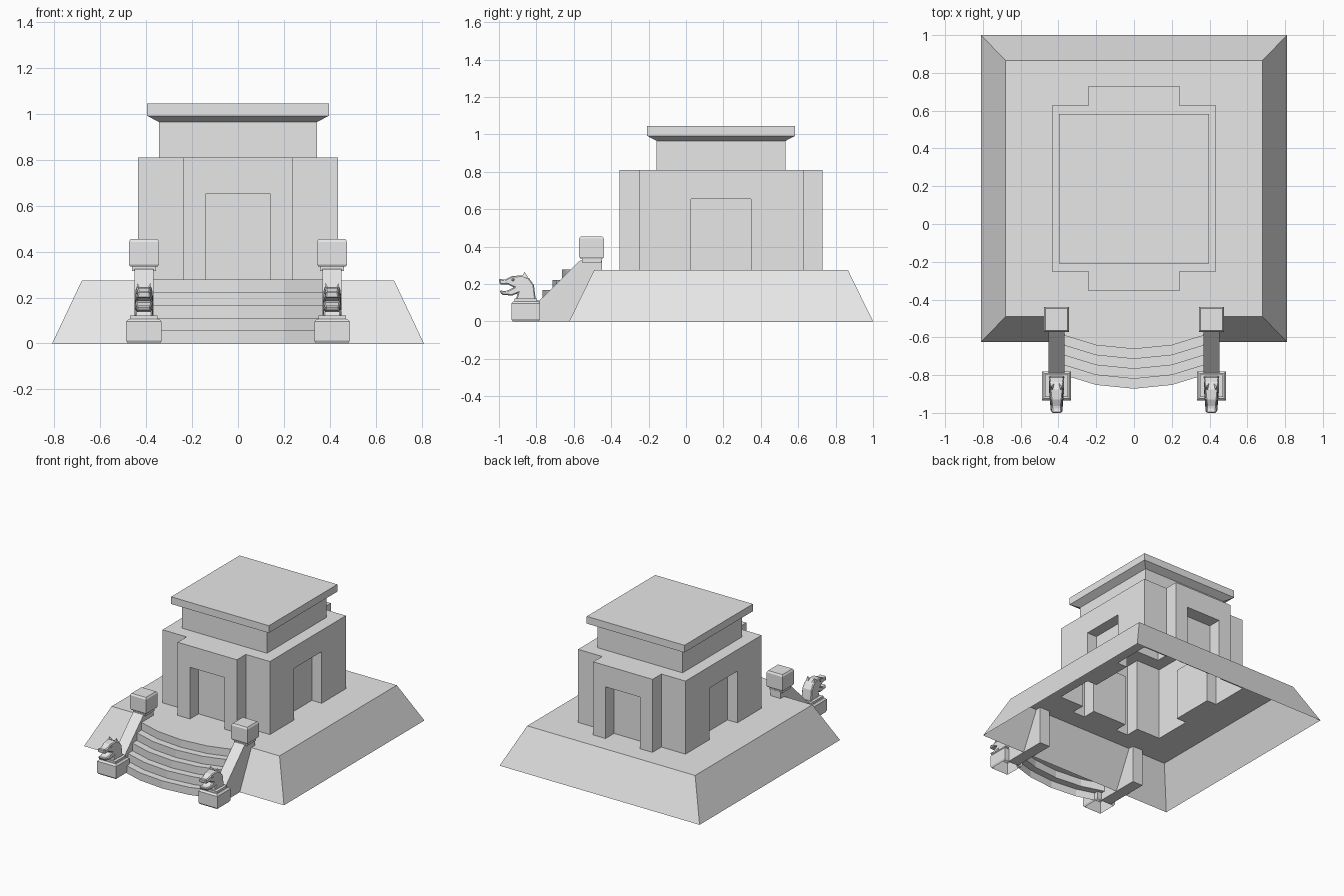
import bpy, bmesh
from mathutils import Vector

cube = bpy.data.objects.get("Cube")
if cube:
    bpy.data.objects.remove(cube, do_unlink=True)

stone = bpy.data.materials.new("grey_stone")
stone.use_nodes = True
stone.diffuse_color = (0.8, 0.8, 0.8, 1)
stone.node_tree.nodes["Principled BSDF"].inputs["Base Color"].default_value = (0.8, 0.8, 0.8, 1)

CENTRE = 0.1875      # y of the temple centre
FLOOR, DOOR_TOP, ROOF = 0.275, 0.653, 0.81
RAIL_X = 0.41


def finish(bm, name):
    mesh = bpy.data.meshes.new(name)
    bm.to_mesh(mesh)
    bm.free()
    mesh.materials.append(stone)
    obj = bpy.data.objects.new(name, mesh)
    bpy.context.collection.objects.link(obj)
    return obj


def ring(bm, points, z, cx=0, cy=CENTRE):
    return [bm.verts.new((x + cx, y + cy, z)) for x, y in points]


def rect(hx, hy):
    return [(-hx, -hy), (hx, -hy), (hx, hy), (-hx, hy)]


def bridge(bm, low, high):
    n = len(low)
    for i in range(n):
        j = (i + 1) % n
        bm.faces.new((low[i], low[j], high[j], high[i]))


def fill_between(bm, outer, inner):
    """Flat upward surface between two loops at the same height."""
    edges = []
    for loop in (outer, inner):
        for i, v in enumerate(loop):
            w = loop[(i + 1) % len(loop)]
            edges.append(bm.edges.get((v, w)) or bm.edges.new((v, w)))
    made = bmesh.ops.triangle_fill(bm, use_beauty=True, edges=edges, normal=(0, 0, 1))
    for f in made["geom"]:
        if isinstance(f, bmesh.types.BMFace):
            f.normal_update()
            if f.normal.z < 0:
                f.normal_flip()


def stack(name, levels, cx, cy):
    """Square block lofted through (half width, height) levels, capped on top."""
    bm = bmesh.new()
    rings = [ring(bm, rect(h, h), z, cx, cy) for h, z in levels]
    for low, high in zip(rings, rings[1:]):
        bridge(bm, low, high)
    bm.faces.new(rings[-1])
    return finish(bm, name)


def prism(name, profile, cx, half):
    """Side profile (y, z) extruded in x; half is a function of y and z."""
    bm = bmesh.new()
    sides = [[bm.verts.new((cx + s * half(y, z), y, z)) for y, z in profile] for s in (-1, 1)]
    bridge(bm, *sides)
    for s in sides:
        bm.faces.new(s)
    bmesh.ops.recalc_face_normals(bm, faces=bm.faces)
    return finish(bm, name)


# Half of the cross-shaped footprint, with its front and side door recesses
half_plan = [(-0.435, -0.44), (-0.24, -0.44), (-0.24, -0.543), (-0.14, -0.543),
             (-0.14, -0.445), (0.14, -0.445), (0.14, -0.543), (0.24, -0.543),
             (0.24, -0.44), (0.435, -0.44), (0.435, -0.16), (0.355, -0.16),
             (0.355, 0.16), (0.435, 0.16)]
plan = half_plan + [(-x, -y) for x, y in half_plan]
H = len(half_plan)
recess = {k + h for k in (4, 5, 11, 12) for h in (0, H)}

# Hollow temple: sloping platform, walls with doors, upper storey and cornice
bm = bmesh.new()
foot = ring(bm, rect(0.81, 0.8125), 0)
terrace = ring(bm, rect(0.68, 0.678), FLOOR)
bridge(bm, foot, terrace)
wall_foot = ring(bm, plan, FLOOR)
wall_mid = ring(bm, plan, DOOR_TOP)
fill_between(bm, terrace, wall_foot)
bridge(bm, wall_foot, wall_mid)
for h in (0, H):
    for k in (3, 10):
        bm.faces.new(wall_mid[k + h:k + h + 4])
lintel = [v for i, v in enumerate(wall_mid) if i not in recess]
wall_top = ring(bm, [p for i, p in enumerate(plan) if i not in recess], ROOF)
bridge(bm, lintel, wall_top)
upper = [ring(bm, rect(h, h), z) for h, z in
         ((0.345, ROOF), (0.345, 0.965), (0.396, 0.992), (0.396, 1.045))]
fill_between(bm, wall_top, upper[0])
for low, high in zip(upper, upper[1:]):
    bridge(bm, low, high)
bm.faces.new(upper[-1])
finish(bm, "temple")

# Curved stairs, an open sheet of risers and treads
STEPS, RUN, RISE = 5, 0.0525, 0.0556
bm = bmesh.new()
columns = []
for x, front in ((-0.37, -0.80), (-0.2, -0.852), (0, -0.872), (0.2, -0.852), (0.37, -0.80)):
    path = [(front + RUN * i, RISE * (i + k)) for i in range(STEPS) for k in (0, 1)]
    path.append((-0.435, RISE * STEPS))
    columns.append([bm.verts.new((x, y, z)) for y, z in path])
for a, b in zip(columns, columns[1:]):
    for i in range(len(a) - 1):
        bm.faces.new((a[i], b[i], b[i + 1], a[i + 1]))
finish(bm, "stairs")

rail_profile = [(-0.785, 0), (-0.785, 0.11), (-0.567, 0.325), (-0.45, 0.325), (-0.45, 0)]
head_profile = [(-0.91, 0.115), (-0.90, 0.15), (-0.93, 0.138), (-0.985, 0.142),
                (-0.997, 0.165), (-0.96, 0.162), (-0.92, 0.182), (-0.955, 0.198),
                (-0.997, 0.197), (-1.0, 0.228), (-0.97, 0.223), (-0.93, 0.242),
                (-0.875, 0.246), (-0.84, 0.232), (-0.813, 0.195), (-0.803, 0.115)]

for side, label in ((1, "left"), (-1, "right")):
    cx = side * RAIL_X
    # Sloping balustrade
    prism(label + "_balustrade", rail_profile, cx, lambda y, z: 0.042)
    # Chamfered upper post cap on a short neck
    stack(label + "_post_cap", [(0.052, 0.315), (0.052, 0.335), (0.06, 0.335), (0.066, 0.345),
                                (0.066, 0.443), (0.058, 0.455)], cx, -0.505)
    # Lower pedestal with a stepped top
    stack(label + "_pedestal", [(0.07, 0), (0.077, 0.012), (0.077, 0.095), (0.066, 0.107),
                                (0.06, 0.107), (0.06, 0.121)], cx, -0.857)
    # Open-mouthed beast head, narrowing to the snout and the crown
    head = prism(label + "_beast_head", head_profile, cx,
                 lambda y, z: 0.026 + 0.1 * max(0, min(0.1, y + 0.97)) + (0.005 if z < 0.2 else 0))
    bevel = head.modifiers.new("chamfer", "BEVEL")
    bevel.width = 0.006
    bevel.segments = 1
    # Pointed ears and eye bumps
    for s in (-1, 1):
        ear = bmesh.new()
        base = [ear.verts.new((cx + s * x, y, 0.236)) for x, y in
                ((0.014, -0.882), (0.034, -0.882), (0.034, -0.845), (0.014, -0.845))]
        tip = ear.verts.new((cx + s * 0.028, -0.862, 0.264))
        for i in range(4):
            ear.faces.new((base[i], base[(i + 1) % 4], tip))
        ear.faces.new(base)
        bmesh.ops.recalc_face_normals(ear, faces=ear.faces)
        finish(ear, label + "_beast_ear")
        eye = bmesh.new()
        bmesh.ops.create_icosphere(eye, subdivisions=1, radius=0.009)
        bmesh.ops.translate(eye, verts=eye.verts, vec=Vector((cx + s * 0.028, -0.925, 0.222)))
        finish(eye, label + "_beast_eye")
